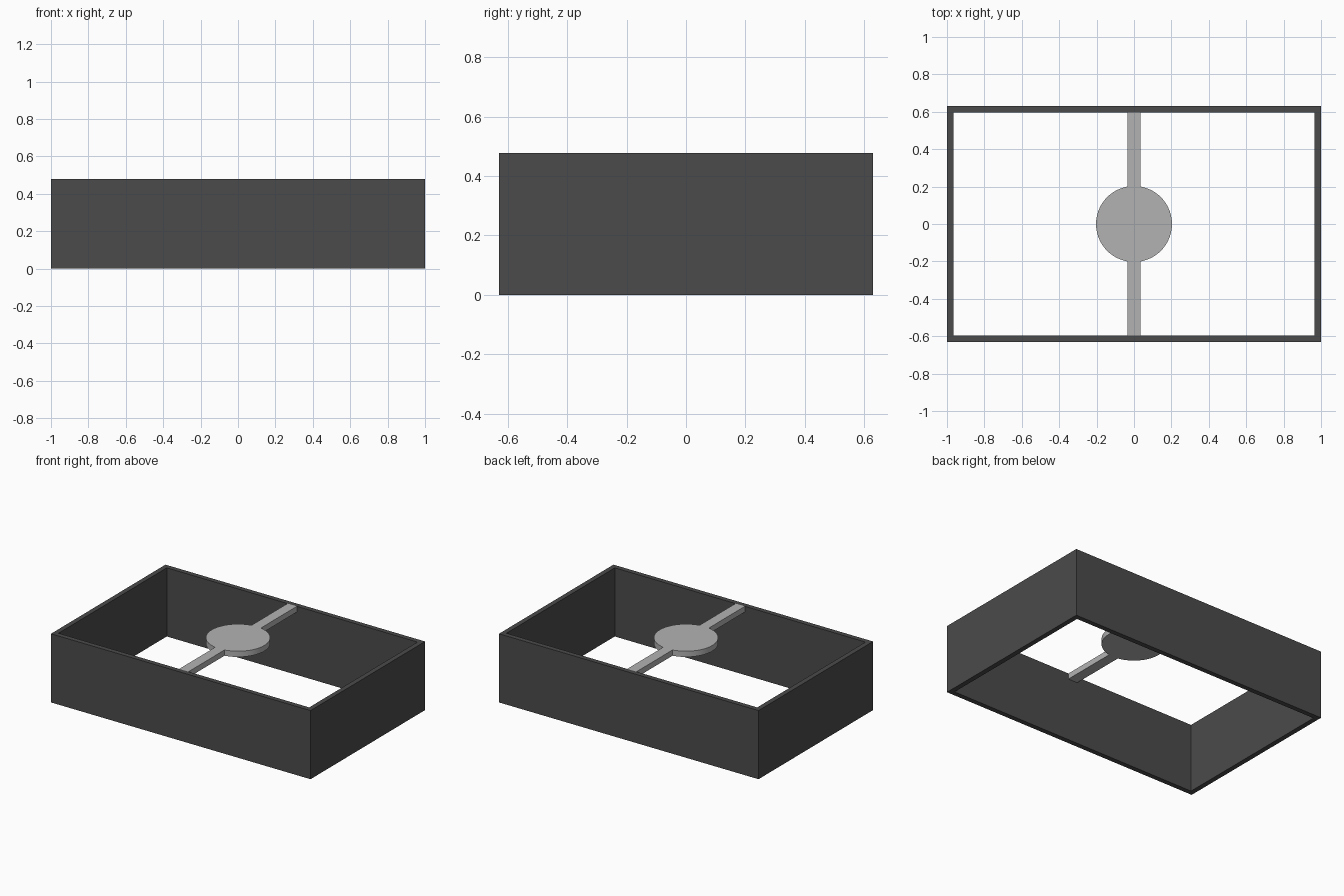
import bpy, bmesh, math

cube = bpy.data.objects.get("Cube")
if cube:
    bpy.data.objects.remove(cube, do_unlink=True)

HX, HY, H = 1.0, 0.63, 0.478      # outer half sizes and height
WALL = 0.034
RADIUS, BAR, THICK = 0.203, 0.036, 0.04


def material(name, value):
    m = bpy.data.materials.new(name)
    m.use_nodes = True
    col = (value, value, value, 1)
    m.diffuse_color = col
    m.node_tree.nodes["Principled BSDF"].inputs["Base Color"].default_value = col
    return m


def make_object(name, bm, mat):
    bmesh.ops.recalc_face_normals(bm, faces=bm.faces)
    mesh = bpy.data.meshes.new(name)
    bm.to_mesh(mesh)
    bm.free()
    mesh.materials.append(mat)
    ob = bpy.data.objects.new(name, mesh)
    bpy.context.collection.objects.link(ob)
    return ob


def extrude_up(bm, height):
    ext = bmesh.ops.extrude_face_region(bm, geom=bm.faces[:])
    verts = [v for v in ext["geom"] if isinstance(v, bmesh.types.BMVert)]
    bmesh.ops.translate(bm, verts=verts, vec=(0, 0, height))


dark = material("dark grey", 0.07)
light = material("light grey", 0.45)

# Open rectangular frame: a mitred ring raised to full height
bm = bmesh.new()
corners = [(-1, -1), (1, -1), (1, 1), (-1, 1)]
outer = [bm.verts.new((sx * HX, sy * HY, 0)) for sx, sy in corners]
inner = [bm.verts.new((sx * (HX - WALL), sy * (HY - WALL), 0)) for sx, sy in corners]
for i in range(4):
    j = (i + 1) % 4
    bm.faces.new((outer[i], outer[j], inner[j], inner[i]))
extrude_up(bm, H)
make_object("frame_walls", bm, dark)

# Round plate with a bar to the front and back walls, flush with the rim
bm = bmesh.new()
start = math.acos(BAR / RADIUS)
steps = 32
side = [-start + 2 * start * k / steps for k in range(steps + 1)]
end = HY - WALL
half = [(BAR, -end)] + [(RADIUS * math.cos(a), RADIUS * math.sin(a)) for a in side] + [(BAR, end)]
outline = half + [(-x, -y) for x, y in half]
bm.faces.new([bm.verts.new((x, y, H - THICK)) for x, y in outline])
extrude_up(bm, THICK)
plate = make_object("center_plate_with_bars", bm, light)

bpy.ops.object.select_all(action="DESELECT")
plate.select_set(True)
bpy.context.view_layer.objects.active = plate
bpy.ops.object.shade_smooth_by_angle(angle=math.radians(30))
